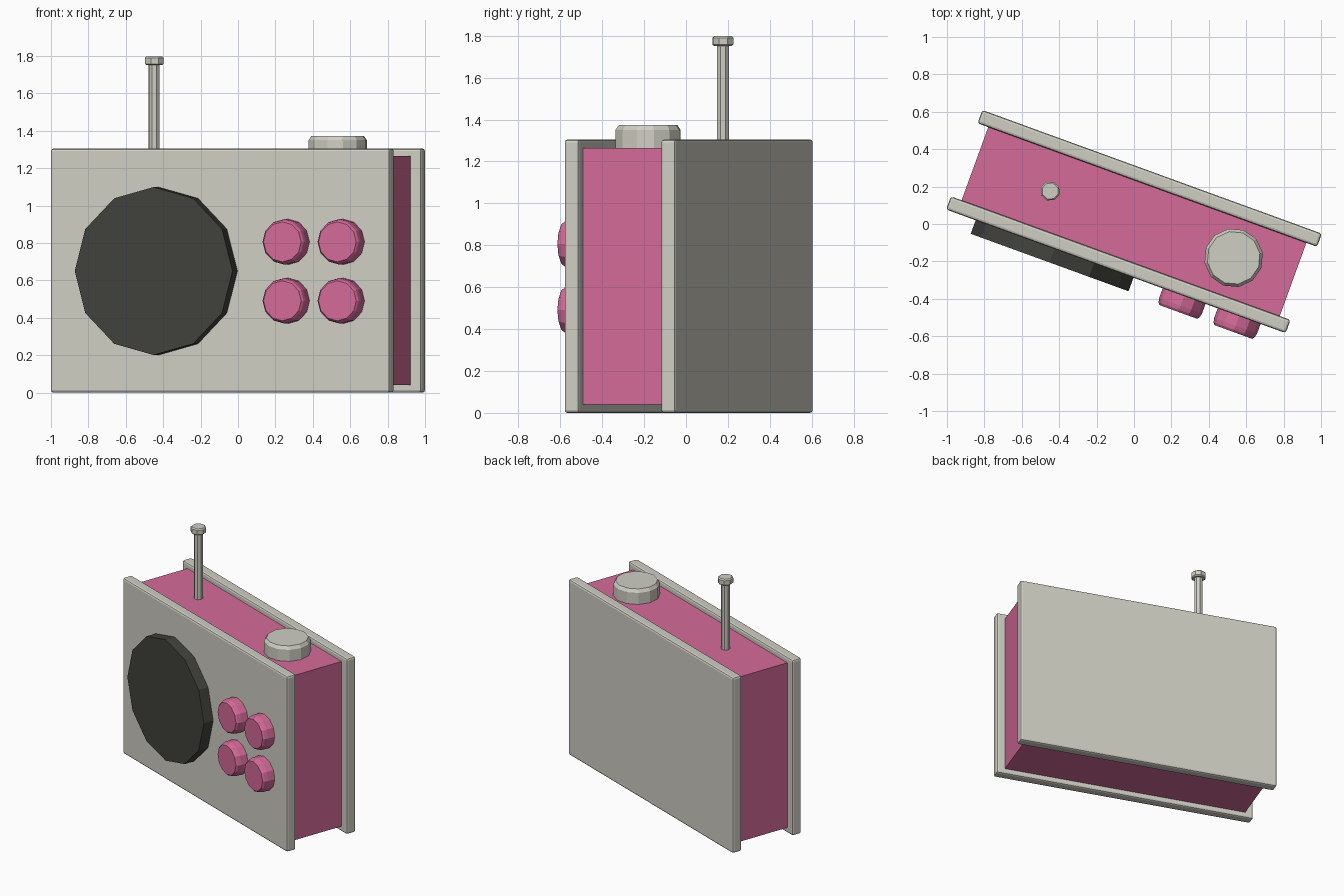
import bpy, bmesh, math
from mathutils import Matrix, Vector

if "Cube" in bpy.data.objects:
    bpy.data.objects.remove(bpy.data.objects["Cube"])

# Whole radio is turned 20 degrees about z and centred on the bounding box
PLACE = Matrix.Translation((0, 0.013, 0)) @ Matrix.Rotation(math.radians(-20), 4, 'Z')


def material(name, rgb):
    m = bpy.data.materials.new(name)
    m.diffuse_color = (*rgb, 1)
    m.use_nodes = True
    m.node_tree.nodes["Principled BSDF"].inputs["Base Color"].default_value = m.diffuse_color
    return m


GREY = material("warm_light_grey", (0.63, 0.62, 0.55))
PINK = material("pink", (0.66, 0.145, 0.32))
DARK = material("charcoal", (0.052, 0.053, 0.045))


def finish(name, bm, mat):
    bmesh.ops.recalc_face_normals(bm, faces=bm.faces[:])
    me = bpy.data.meshes.new(name)
    bm.to_mesh(me)
    bm.free()
    me.materials.append(mat)
    ob = bpy.data.objects.new(name, me)
    ob.matrix_world = PLACE
    bpy.context.collection.objects.link(ob)
    return ob


def box(name, lo, hi, mat, bevel=0):
    lo, hi = Vector(lo), Vector(hi)
    bm = bmesh.new()
    bmesh.ops.create_cube(bm, size=1, matrix=Matrix.Translation((lo + hi) / 2)
                          @ Matrix.Diagonal((*(hi - lo), 1)))
    if bevel:
        bmesh.ops.bevel(bm, geom=bm.edges[:], offset=bevel, segments=2,
                        profile=0.5, affect='EDGES')
    return finish(name, bm, mat)


def turned(name, profile, sides, origin, mat, forward=False):
    """Stack of (radius, height) rings, upright or pointing to the front."""
    frame = Matrix.Translation(origin)
    if forward:
        frame = frame @ Matrix.Rotation(math.radians(90), 4, 'X')
    bm = bmesh.new()
    rings = []
    for r, h in profile:
        rings.append([bm.verts.new(frame @ Vector((
            r * math.cos(2 * math.pi * i / sides),
            r * math.sin(2 * math.pi * i / sides), h))) for i in range(sides)])
    for a, b in zip(rings, rings[1:]):
        for i in range(sides):
            j = (i + 1) % sides
            bm.faces.new((a[i], a[j], b[j], b[i]))
    bm.faces.new(rings[0][::-1])
    bm.faces.new(rings[-1])
    return finish(name, bm, mat)


# Case: pink core between two overhanging grey panels
W, H, D_IN, D_OUT = 0.966, 1.305, 0.208, 0.283
box("body", (-0.905, -D_IN - 0.01, 0.04), (0.905, D_IN + 0.01, H - 0.04), PINK)
box("front_panel", (-W, -D_OUT, 0), (W, -D_IN, H), GREY, 0.014)
box("back_panel", (-W, D_IN, 0), (W, D_OUT, H), GREY, 0.014)

# Speaker disc
turned("speaker", [(0.449, -0.02), (0.449, 0.077)], 12,
       (-0.349, -D_OUT, 0.65), DARK, forward=True)

# Four front knobs
for row, z in enumerate((0.491, 0.806)):
    for col, x in enumerate((0.388, 0.701)):
        turned(f"knob_{row}_{col}",
               [(0.122, -0.02), (0.122, 0.055), (0.117, 0.078), (0.107, 0.09)],
               12, (x, -D_OUT, z), PINK, forward=True)

# Tuning dial on top
turned("top_dial", [(0.158, -0.02), (0.158, 0.085), (0.142, 0.108)], 12,
       (0.567, 0, H - 0.04), GREY)

# Antenna rod and tip
turned("antenna_rod", [(0.031, 1.25), (0.031, 1.76)], 8, (-0.477, 0, 0), GREY)
turned("antenna_tip", [(0.045, 1.751), (0.053, 1.758), (0.053, 1.79), (0.045, 1.798)],
       8, (-0.477, 0, 0), GREY)
